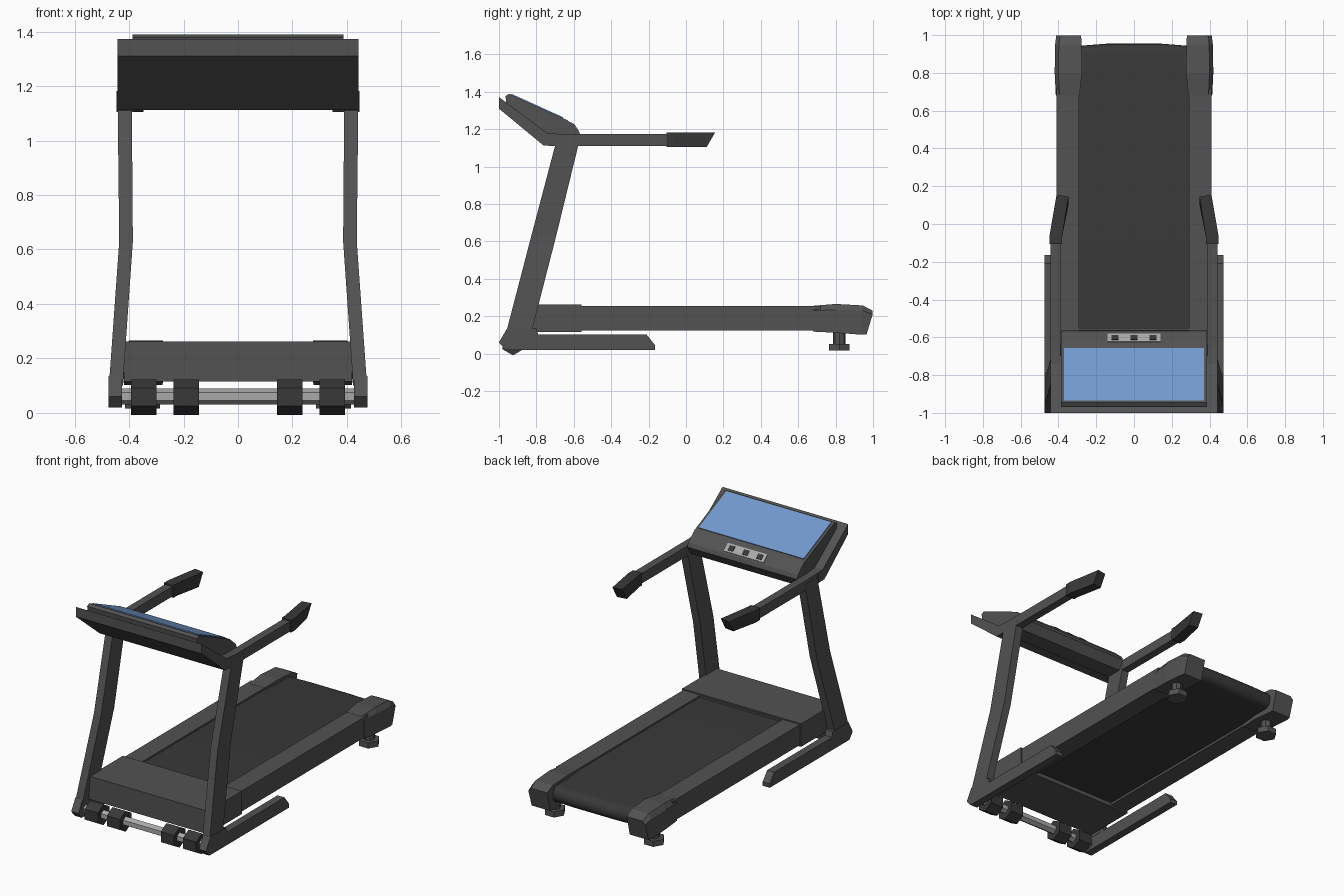
import bpy, bmesh, math
from mathutils import Vector, Matrix

if "Cube" in bpy.data.objects:
    bpy.data.objects.remove(bpy.data.objects["Cube"])


def mat(name, r, g, b):
    m = bpy.data.materials.new(name)
    m.diffuse_color = (r, g, b, 1)
    m.use_nodes = True
    m.node_tree.nodes["Principled BSDF"].inputs["Base Color"].default_value = m.diffuse_color
    return m


FRAME = mat("frame_grey", 0.085, 0.085, 0.085)
DARK = mat("rubber_dark", 0.04, 0.04, 0.04)
METAL = mat("axle_metal", 0.4, 0.4, 0.4)
BLUE = mat("screen_blue", 0.17, 0.32, 0.62)


def finish(name, bm, material, mirror):
    bmesh.ops.recalc_face_normals(bm, faces=bm.faces)
    me = bpy.data.meshes.new(name)
    bm.to_mesh(me)
    bm.free()
    ob = bpy.data.objects.new(name, me)
    bpy.context.collection.objects.link(ob)
    me.materials.append(material)
    if mirror:
        ob.modifiers.new("Mirror", 'MIRROR')
    return ob


def loft(name, sections, material=FRAME, mirror=False):
    """Skin a list of matching cross-section loops and cap the ends."""
    bm = bmesh.new()
    rings = [[bm.verts.new(p) for p in s] for s in sections]
    n = len(rings[0])
    for a, b in zip(rings, rings[1:]):
        for i in range(n):
            j = (i + 1) % n
            bm.faces.new((a[i], a[j], b[j], b[i]))
    bm.faces.new(rings[0][::-1])
    bm.faces.new(rings[-1])
    return finish(name, bm, material, mirror)


def prism(name, yz, x0, x1, material=FRAME, mirror=False):
    """Extrude a side profile (y, z) across x."""
    return loft(name, [[(x, y, z) for y, z in yz] for x in (x0, x1)], material, mirror)


def box_yz(y0, y1, z0, z1):
    return [(y0, z0), (y1, z0), (y1, z1), (y0, z1)]


def plate(name, a, b, x0, x1, t, material):
    """Thin plate lying on a sloped line from a to b in the side view."""
    a, b = Vector(a), Vector(b)
    d = (b - a).normalized()
    nrm = Vector((-d.y, d.x)) * t
    return prism(name, [a - nrm, b - nrm, b + nrm, a + nrm], x0, x1, material)


def cylinder(name, r, length, loc, axis, sides, material, mirror=False, spin=0):
    bm = bmesh.new()
    rot = Matrix.Rotation(math.pi / 2, 4, 'Y') if axis == 'X' else Matrix.Identity(4)
    bmesh.ops.create_cone(bm, cap_ends=True, segments=sides, radius1=r, radius2=r, depth=length,
                          matrix=Matrix.Translation(loc) @ rot @ Matrix.Rotation(spin, 4, 'Z'))
    return finish(name, bm, material, mirror)


# Base feet and uprights
prism("base_foot", [(-1.0, 0.06), (-0.965, 0.02), (-0.165, 0.02), (-0.165, 0.045), (-0.21, 0.102),
                    (-0.79, 0.102), (-0.80, 0.135), (-0.957, 0.135)], 0.425, 0.475, mirror=True)
loft("upright", [[(x0, y0, z), (x1, y0, z), (x1, y1, z), (x0, y1, z)]
                 for z, x0, x1, y0, y1 in ((0.10, 0.423, 0.474, -0.965, -0.83),
                                           (0.63, 0.386, 0.436, -0.827, -0.694),
                                           (1.15, 0.390, 0.442, -0.690, -0.567))], mirror=True)

# Handlebars and angled grips
prism("handlebar", [(-0.76, 1.115), (-0.72, 1.11), (-0.09, 1.11), (-0.09, 1.174),
                    (-0.66, 1.174), (-0.74, 1.18)], 0.39, 0.441, mirror=True)
loft("hand_grip", [[(x0, y, z0), (x1, y1, z0), (x1, y1 + d, 1.182), (x0, y + d, 1.182)]
                   for x0, x1, y, y1, z0, d in ((0.382, 0.447, -0.105, -0.105, 1.104, 0),
                                                (0.382, 0.447, -0.075, -0.06, 1.104, 0),
                                                (0.347, 0.410, 0.10, 0.11, 1.104, 0.045))],
     DARK, True)

# Console: back frame, body, screen and button strip
prism("console_frame", [(-1.0, 1.31), (-0.76, 1.112), (-0.70, 1.112), (-0.70, 1.174),
                        (-0.74, 1.178), (-1.0, 1.372)], -0.443, 0.443)
prism("console_body", [(-0.945, 1.389), (-0.965, 1.378), (-0.96, 1.33), (-0.72, 1.114), (-0.60, 1.114),
                       (-0.565, 1.17), (-0.575, 1.195), (-0.635, 1.249)], -0.387, 0.387)
plate("screen", (-0.935, 1.386), (-0.657, 1.260), -0.37, 0.37, 0.004, BLUE)
plate("button_strip", (-0.624, 1.239), (-0.583, 1.203), -0.14, 0.14, 0.004, METAL)
for i, x in enumerate((-0.10, 0, 0.10)):
    plate("button_%d" % i, (-0.616, 1.232), (-0.591, 1.210), x - 0.018, x + 0.018, 0.007, DARK)

# Motor hood with a low lip over the belt
prism("motor_hood", [(-0.90, 0.115), (-0.56, 0.115), (-0.56, 0.262), (-0.90, 0.262)], -0.419, 0.419)
prism("hood_lip", box_yz(-0.57, -0.55, 0.20, 0.254), -0.39, 0.39)

# Side rails and rear end caps
prism("side_rail", box_yz(-0.58, 0.72, 0.125, 0.255), 0.29, 0.411, mirror=True)
loft("rear_cap", [[(xi, y + s, zb), (xo, y + s, zb), (xo, y, zm), (xo - 0.02, y, zt), (xi, y, zt)]
                  for y, s, xi, xo, zb, zm, zt in ((0.68, 0, 0.288, 0.414, 0.118, 0.23, 0.256),
                                                   (0.80, 0, 0.276, 0.420, 0.112, 0.235, 0.266),
                                                   (0.945, -0.01, 0.277, 0.418, 0.102, 0.23, 0.258),
                                                   (0.998, -0.033, 0.280, 0.412, 0.102, 0.21, 0.230))],
     mirror=True)

# Running belt wrapped on a slightly crowned rear roller
R, ZC = 0.052, 0.192
belt = []
for x, r in ((-0.292, 0.040), (-0.14, R), (0.14, R), (0.292, 0.040)):
    arc = [(x, 0.90 + (r + 0.003) * math.cos(a), ZC + R * math.sin(a))
           for a in (math.pi * (k / 10 - 0.5) for k in range(11))]
    belt.append([(x, -0.57, ZC - R)] + arc + [(x, -0.57, ZC + R)])
b = loft("running_belt", belt, DARK)
bpy.context.view_layer.objects.active = b
b.select_set(True)
bpy.ops.object.shade_smooth_by_angle(angle=math.radians(30))

# Rear levelling feet
cylinder("rear_foot_stem", 0.034, 0.09, (0.35, 0.82, 0.085), 'Z', 8, FRAME, True)
cylinder("rear_foot_pad", 0.064, 0.036, (0.35, 0.82, 0.034), 'Z', 6, FRAME, True, math.pi / 6)

# Transport axle and hexagonal wheels
cylinder("axle", 0.029, 0.90, (0, -0.925, 0.060), 'X', 6, METAL, spin=math.pi / 6)
for name, x in (("inner_wheel", 0.190), ("outer_wheel", 0.346)):
    cylinder(name, 0.066, 0.093, (x, -0.925, 0.0575), 'X', 6, DARK, True, math.pi / 6)
